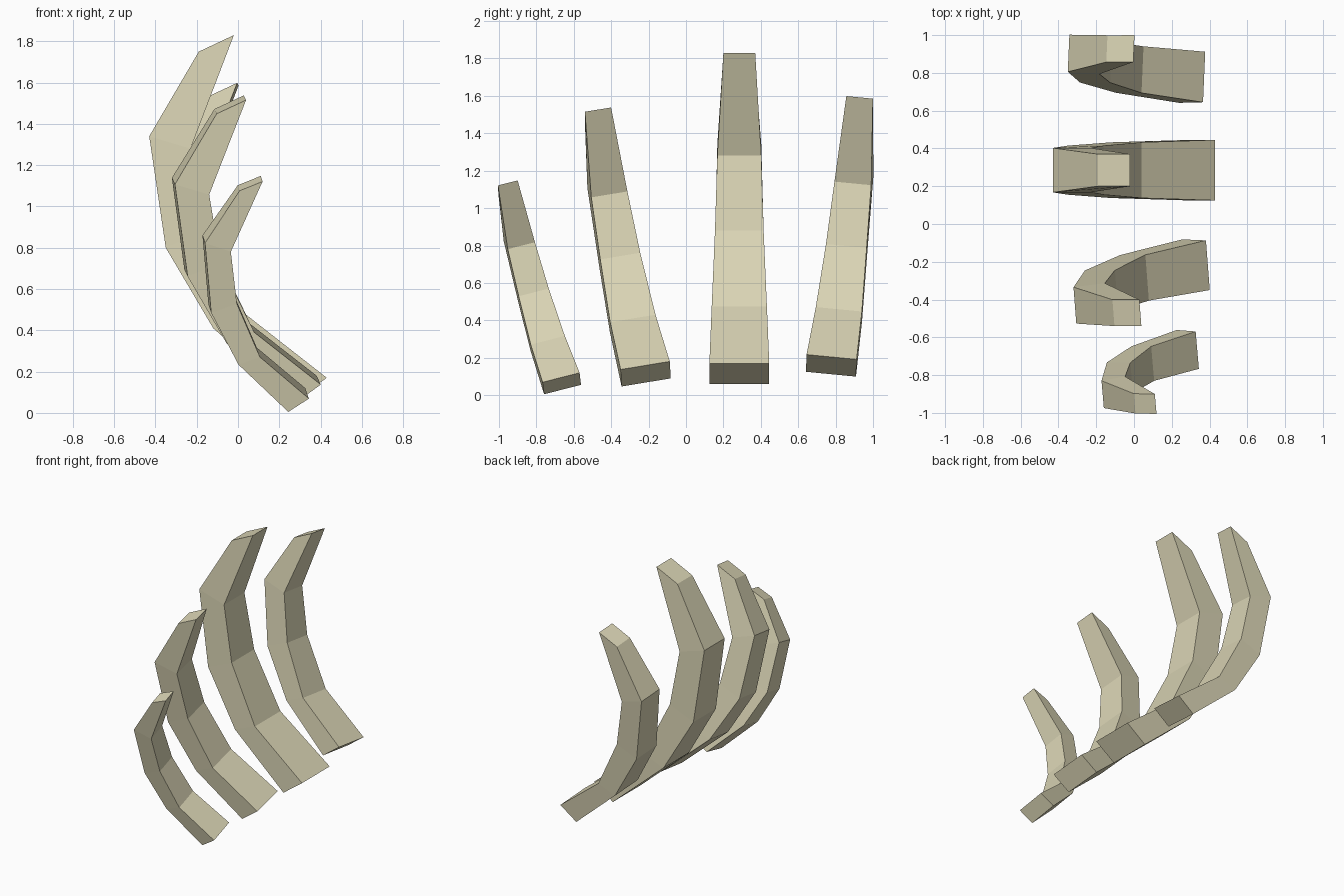
import bpy
from math import radians

if "Cube" in bpy.data.objects:
    bpy.data.objects.remove(bpy.data.objects["Cube"])

# Side profile of one claw: outer (x, z), inner (x, z), width in y, from base to tip
ORIGIN = (0.28, 0.06)
RINGS = [
    ((0.28, 0.06), (0.43, 0.17), 0.32),
    ((-0.12, 0.41), (0.04, 0.475), 0.295),
    ((-0.35, 0.80), (-0.16, 0.88), 0.26),
    ((-0.43, 1.34), (-0.23, 1.28), 0.235),
    ((-0.19, 1.75), (-0.02, 1.83), 0.17),
]


def claw_mesh():
    verts, faces = [], []
    for outer, inner, w in RINGS:
        for (x, z), s in ((outer, -1), (inner, -1), (inner, 1), (outer, 1)):
            verts.append((x - ORIGIN[0], s * w / 2, z - ORIGIN[1]))
    for r in range(len(RINGS) - 1):
        a = r * 4
        for k in range(4):
            n = (k + 1) % 4
            faces.append((a + k, a + n, a + 4 + n, a + 4 + k))
    last = 4 * (len(RINGS) - 1)
    faces.append((3, 2, 1, 0))
    faces.append((last, last + 1, last + 2, last + 3))
    mesh = bpy.data.meshes.new("claw")
    mesh.from_pydata(verts, [], faces)
    return mesh


mat = bpy.data.materials.new("bone")
mat.diffuse_color = (0.70, 0.66, 0.46, 1)
mat.use_nodes = True
mat.node_tree.nodes["Principled BSDF"].inputs["Base Color"].default_value = mat.diffuse_color
mesh = claw_mesh()
mesh.materials.append(mat)

# Four claws fanned along y: name, base position, scale, rotation in degrees
CLAWS = [
    ("small_claw", (0.235, -0.66, 0.03), 0.64, (14.3, 2.3, 5.5)),
    ("inner_claw", (0.265, -0.213, 0.068), 0.835, (9.3, 0, 4.4)),
    ("large_claw", (0.28, 0.285, 0.06), 1.0, (0, 0, 0)),
    ("outer_claw", (0.245, 0.775, 0.112), 0.84, (-5.5, 0, -2.5)),
]
for name, loc, scale, rot in CLAWS:
    ob = bpy.data.objects.new(name, mesh)
    ob.location = loc
    ob.scale = (scale,) * 3
    ob.rotation_euler = [radians(a) for a in rot]
    bpy.context.collection.objects.link(ob)
